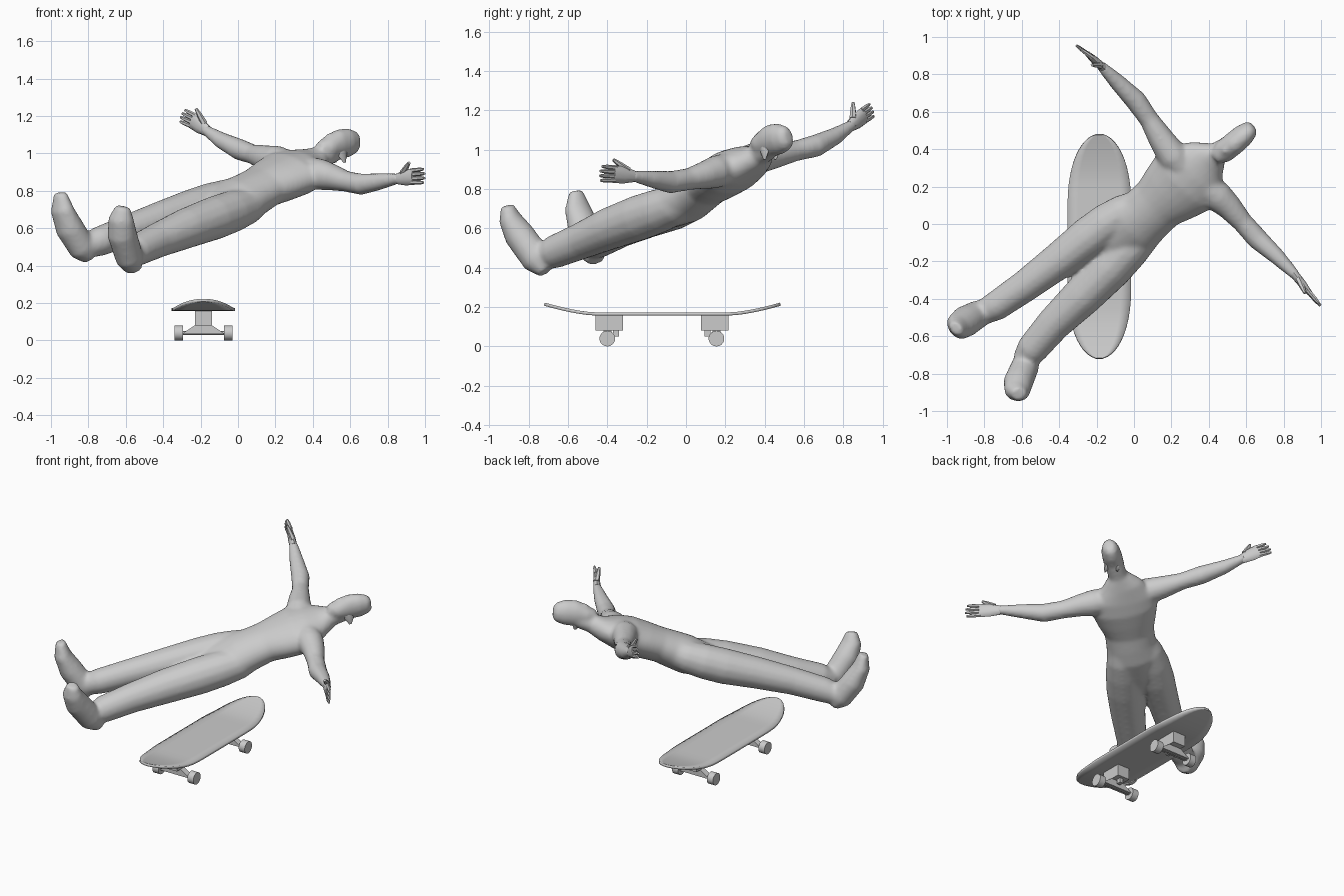
import bpy, bmesh, math
from mathutils import Vector

cube = bpy.data.objects.get("Cube")
if cube:
    bpy.data.objects.remove(cube)

grey = bpy.data.materials.new("plain grey")
grey.use_nodes = True
grey.diffuse_color = (0.6, 0.6, 0.6, 1)
grey.node_tree.nodes["Principled BSDF"].inputs["Base Color"].default_value = (0.6, 0.6, 0.6, 1)


def finish(name, bm):
    bmesh.ops.recalc_face_normals(bm, faces=bm.faces)
    mesh = bpy.data.meshes.new(name)
    bm.to_mesh(mesh)
    bm.free()
    mesh.materials.append(grey)
    obj = bpy.data.objects.new(name, mesh)
    bpy.context.collection.objects.link(obj)
    return obj


def smooth(obj, angle):
    bpy.ops.object.select_all(action='DESELECT')
    obj.select_set(True)
    bpy.context.view_layer.objects.active = obj
    bpy.ops.object.shade_smooth_by_angle(angle=math.radians(angle))


def loft(bm, rings, side, sides=14):
    """Closed tube of elliptical rings (x, y, z, half width, half depth)."""
    pts = [Vector(r[:3]) for r in rings]
    loops = []
    for i, r in enumerate(rings):
        t = (pts[min(i + 1, len(pts) - 1)] - pts[max(i - 1, 0)]).normalized()
        s = Vector(side)
        s = (s - t * s.dot(t)).normalized()
        u = t.cross(s)
        loops.append([bm.verts.new(pts[i] + s * math.cos(a) * r[3] + u * math.sin(a) * r[-1])
                      for a in (2 * math.pi * k / sides for k in range(sides))])
    for a, b in zip(loops, loops[1:]):
        for k in range(sides):
            n = (k + 1) % sides
            bm.faces.new((a[k], a[n], b[n], b[k]))
    bm.faces.new(loops[0][::-1])
    bm.faces.new(loops[-1])


def box(name, centre, size, taper=1.0):
    bm = bmesh.new()
    bmesh.ops.create_cube(bm, size=1)
    for v in bm.verts:
        k = taper if v.co.z > 0 else 1
        v.co = Vector((v.co.x * size[0] * k, v.co.y * size[1], v.co.z * size[2])) + Vector(centre)
    return finish(name, bm)


# Body: torso, limbs and feet merged into one skin
across = (0.66, -0.72, -0.2)
bm = bmesh.new()
loft(bm, [(-.20, -.175, .655, .06, .06), (-.10, -.08, .70, .15, .10), (0, 0, .745, .172, .12),
          (.07, .055, .783, .155, .115), (.13, .11, .82, .155, .108), (.20, .17, .855, .185, .113),
          (.27, .23, .89, .21, .115), (.33, .285, .92, .195, .10), (.39, .345, .95, .125, .075),
          (.45, .38, .98, .06, .058), (.52, .43, 1.01, .052, .052)], across, 24)
# Arms
loft(bm, [(.28, .28, .93, .08), (.205, .365, .96, .083), (.145, .455, .975, .07), (.08, .56, .995, .053),
          (.01, .66, 1.02, .058), (-.09, .76, 1.07, .045), (-.18, .85, 1.13, .027)], (0, 0, 1))
loft(bm, [(.36, .22, .91, .08), (.45, .145, .885, .083), (.51, .09, .87, .07), (.58, .01, .85, .056),
          (.66, -.08, .835, .058), (.76, -.17, .85, .045), (.87, -.28, .868, .027)], (0, 0, 1))
# Legs, starting inside the waist
loft(bm, [(.09, .14, .825, .05), (.03, .105, .795, .08), (-.05, .062, .765, .10), (-.14, .005, .735, .11),
          (-.24, -.07, .70, .112), (-.4, -.195, .65, .10), (-.58, -.33, .59, .087),
          (-.74, -.44, .53, .08), (-.82, -.48, .50, .065)], across)
loft(bm, [(.15, .05, .78, .05), (.11, .01, .755, .08), (.05, -.05, .72, .10), (-.03, -.135, .69, .113),
          (-.125, -.235, .655, .117), (-.275, -.385, .60, .109), (-.43, -.535, .535, .094),
          (-.545, -.67, .48, .085), (-.59, -.73, .45, .065)], across)
# Feet
loft(bm, [(-.79, -.46, .44, .05, .04), (-.83, -.48, .49, .075, .075), (-.90, -.52, .60, .085, .075),
          (-.94, -.55, .70, .075, .055), (-.95, -.56, .79, .04, .03)], across)
loft(bm, [(-.56, -.71, .38, .05, .04), (-.58, -.755, .44, .075, .08), (-.62, -.85, .57, .08, .078),
          (-.625, -.895, .65, .07, .058), (-.615, -.91, .715, .04, .034)], (1, -.3, 0))
# Head and brow
loft(bm, [(.432, .348, 1.03, .035, .03), (.475, .382, 1.03, .062, .058), (.535, .432, 1.047, .063, .083),
          (.585, .475, 1.056, .06, .08), (.625, .51, 1.06, .046, .062),
          (.64, .522, 1.062, .028, .038)], across, 14)
loft(bm, [(.48, .385, 1.09, .018), (.53, .425, 1.105, .015)], across, 8)
body = finish("body", bm)
remesh = body.modifiers.new("merge", 'REMESH')
remesh.mode = 'VOXEL'
remesh.voxel_size = 0.012
remesh.use_smooth_shade = True
relax = body.modifiers.new("relax", 'SMOOTH')
relax.factor = 0.5
relax.iterations = 8

# Pointed locks at both sides of the head
for name, x, y in (("left_lock", .56, .40), ("right_lock", .51, .455)):
    bm = bmesh.new()
    loft(bm, [(x - .01, y, 1.03, .04, .02), (x, y, .99, .03, .015), (x + .01, y, .95, .008, .004)], (.7, .6, 0), 8)
    smooth(finish(name, bm), 40)


# Hands with four fingers and a thumb
def hand(name, wrist, knuckle, tip, spread, thumb):
    w, k, t, s = (Vector(v) for v in (wrist, knuckle, tip, spread))
    bm = bmesh.new()
    loft(bm, [(*w, .03, .024), (*w.lerp(k, .5), .043, .022), (*k, .045, .015)], s, 10)
    for i in (-1.5, -.5, .5, 1.5):
        start, end = k + s * i * .021, t + s * i * .024
        end -= (t - k) * abs(i) * .1
        loft(bm, [(*(start - (t - k) * .15), .013), (*start.lerp(end, .6), .0115), (*end, .007)], s, 6)
    base = w.lerp(k, .3) + s * .025
    loft(bm, [(*base, .019), (*base.lerp(Vector(thumb), .6), .014), (*thumb, .008)], (1, 1, 0), 6)
    smooth(finish(name, bm), 50)


hand("right_hand", (-.165, .835, 1.12), (-.245, .907, 1.177), (-.305, .95, 1.205), (.36, -.3, .86), (-.225, .85, 1.24))
hand("left_hand", (.855, -.265, .865), (.94, -.37, .877), (1.0, -.44, .88), (0, .1, 1), (.915, -.37, .95))

# Skateboard deck with rounded, raised ends
bx, by = -.185, -.12
bm = bmesh.new()
rows = []
count = 32
for j in range(count + 1):
    t = -.6 * math.cos(math.pi * j / count)
    end = max(0, (abs(t) - .22) / .38)
    half = .17 * math.sqrt(max(.01, 1 - end ** 2.2))
    z = .165 + .05 * max(0, (abs(t) - .34) / .26) ** 1.5
    rows.append([bm.verts.new((bx + half * k / 3, by + t, z)) for k in range(-3, 4)])
for a, b in zip(rows, rows[1:]):
    for k in range(6):
        bm.faces.new((a[k], a[k + 1], b[k + 1], b[k]))
deck = finish("deck", bm)
smooth(deck, 35)
solid = deck.modifiers.new("thickness", 'SOLIDIFY')
solid.thickness = .016
solid.offset = 0


# Trucks and wheels
def cylinder(name, centre, radius, length, sides):
    c = Vector(centre)
    bm = bmesh.new()
    loft(bm, [(c.x - length / 2, c.y, c.z, radius), (c.x + length / 2, c.y, c.z, radius)], (0, 0, 1), sides)
    smooth(finish(name, bm), 35)


for end, y, inward in (("front", -.40, 1), ("rear", .155, -1)):
    box(end + "_truck_base", (bx, y + .01 * inward, .12), (.09, .14, .078))
    box(end + "_hanger", (bx, y, .06), (.23, .04, .05), .35)
    box(end + "_kingpin", (bx, y + .045 * inward, .066), (.025, .03, .03))
    cylinder(end + "_axle", (bx, y, .04), .01, .27, 8)
    for side in (-1, 1):
        cylinder(f"{end}_wheel_{'left' if side > 0 else 'right'}", (bx + side * .132, y, .04), .04, .045, 18)
